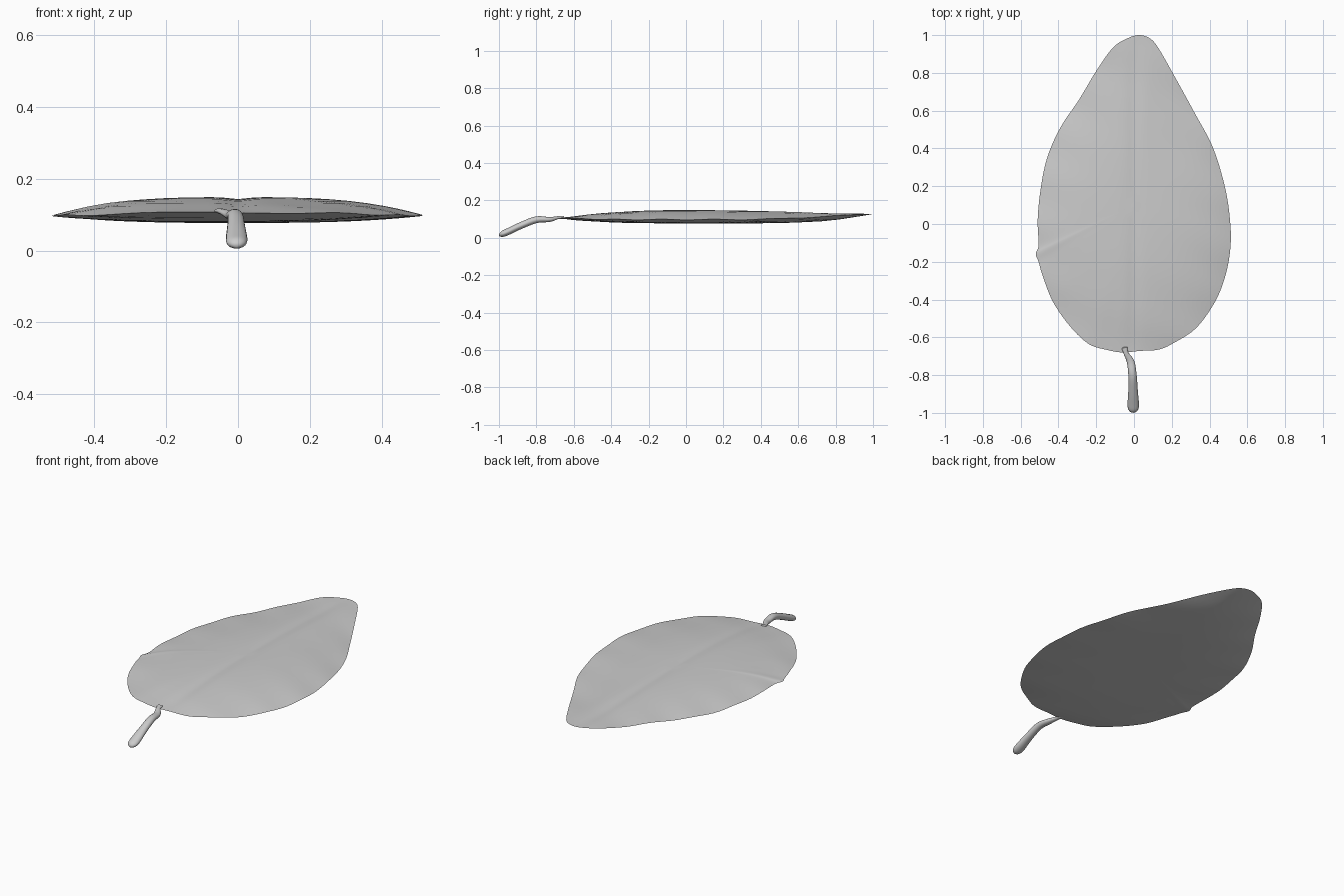
import bpy, bmesh, math
from mathutils import Vector

if "Cube" in bpy.data.objects:
    bpy.data.objects.remove(bpy.data.objects["Cube"])


def spline(points, steps, closed=False):
    """Catmull-Rom curve through points of any dimension."""
    pts = [Vector(p) for p in points]
    n = len(pts)
    get = (lambda i: pts[i % n]) if closed else (lambda i: pts[min(max(i, 0), n - 1)])
    out = []
    for i in range(n if closed else n - 1):
        a, b, c, d = get(i - 1), get(i), get(i + 1), get(i + 2)
        for k in range(steps):
            t = k / steps
            out.append(0.5 * (2 * b + (c - a) * t + (2 * a - 5 * b + 4 * c - d) * t * t
                              + (3 * b - a - 3 * c + d) * t ** 3))
    return out if closed else out + [pts[-1]]


def skin(name, rings, start, end):
    """Closed smooth surface through equal rings, with a pole at each end."""
    bm = bmesh.new()
    vr = [[bm.verts.new(p) for p in r] for r in rings]
    n = len(vr[0])
    for a, b in zip(vr, vr[1:]):
        for i in range(n):
            j = (i + 1) % n
            bm.faces.new((a[i], a[j], b[j], b[i]))
    for ring, pole in ((vr[0], start), (vr[-1], end)):
        v = bm.verts.new(pole)
        for i in range(n):
            bm.faces.new((ring[i], ring[(i + 1) % n], v))
    bmesh.ops.recalc_face_normals(bm, faces=bm.faces)
    mesh = bpy.data.meshes.new(name)
    bm.to_mesh(mesh)
    bm.free()
    obj = bpy.data.objects.new(name, mesh)
    bpy.context.collection.objects.link(obj)
    bpy.context.view_layer.objects.active = obj
    obj.select_set(True)
    bpy.ops.object.shade_smooth_by_angle(angle=math.radians(50))
    obj.select_set(False)


# Leaf blade: slightly irregular outline, domed top, flatter underside
outline = spline([
    (0.03, 1.0), (0.085, 0.982), (0.13, 0.93), (0.21, 0.79), (0.32, 0.59), (0.42, 0.40),
    (0.485, 0.18), (0.51, 0.0), (0.51, -0.13), (0.485, -0.27), (0.43, -0.41), (0.33, -0.55),
    (0.21, -0.63), (0.13, -0.665), (0.03, -0.672), (-0.06, -0.68), (-0.14, -0.667),
    (-0.24, -0.635), (-0.34, -0.54), (-0.43, -0.41), (-0.485, -0.27), (-0.505, -0.2),
    (-0.52, -0.16), (-0.505, -0.11), (-0.51, 0.02), (-0.495, 0.18), (-0.46, 0.35),
    (-0.39, 0.51), (-0.29, 0.66), (-0.2, 0.81), (-0.11, 0.935), (-0.03, 0.985)], 5, True)
center = Vector((0.0, 0.1))


def blade_z(p, s, side):
    rim = 0.098 + 0.032 * max(0, (p.y - 0.3) / 0.7) ** 1.5 + 0.008 * max(0, (-p.y - 0.4) / 0.28)
    rim += 0.002 * math.sin(23 * p.y + 9 * p.x)
    target = 0.149 - 0.007 * max(0, p.y) if side > 0 else 0.077
    z = rim + (target - rim) * (1 - s ** 3)
    if side > 0:  # shallow midrib groove
        z -= 0.005 * math.exp(-(p.x / 0.035) ** 2) * (1 - s ** 6)
    return z


levels = [0.1, 0.2, 0.3, 0.4, 0.5, 0.6, 0.7, 0.8, 0.87, 0.93, 0.975, 1.0]
profile = [(s, 1) for s in levels] + [(s, -1) for s in reversed(levels[:-1])]
rings = []
for s, side in profile:
    flat = [center + (p - center) * s for p in outline]
    rings.append([(q.x, q.y, blade_z(q, s, side)) for q in flat])
skin("leaf_blade", rings, (0, 0.1, blade_z(center, 0, 1)), (0, 0.1, blade_z(center, 0, -1)))

# Stalk: swept oval, columns are x offset, y, z, half width, half thickness
path = spline([
    (-0.05, -0.655, 0.110, 0.016, 0.008), (-0.042, -0.685, 0.108, 0.013, 0.008),
    (-0.018, -0.73, 0.098, 0.020, 0.013), (-0.008, -0.80, 0.097, 0.022, 0.018),
    (-0.005, -0.88, 0.067, 0.025, 0.018), (-0.004, -0.95, 0.034, 0.030, 0.018),
    (-0.004, -0.98, 0.021, 0.027, 0.016), (-0.004, -0.993, 0.014, 0.016, 0.010)], 4)
rings = []
for i, p in enumerate(path):
    a, b = path[max(i - 1, 0)], path[min(i + 1, len(path) - 1)]
    tangent = Vector((b[0] - a[0], b[1] - a[1], b[2] - a[2])).normalized()
    wide = tangent.cross(Vector((0, 0, 1))).normalized()
    thick = wide.cross(tangent)
    mid = Vector((p[0], p[1], p[2]))
    rings.append([mid + wide * p[3] * math.cos(k * math.tau / 16)
                  + thick * p[4] * math.sin(k * math.tau / 16) for k in range(16)])
skin("leaf_stalk", rings, (-0.05, -0.65, 0.110), (-0.004, -1.0, 0.010))
